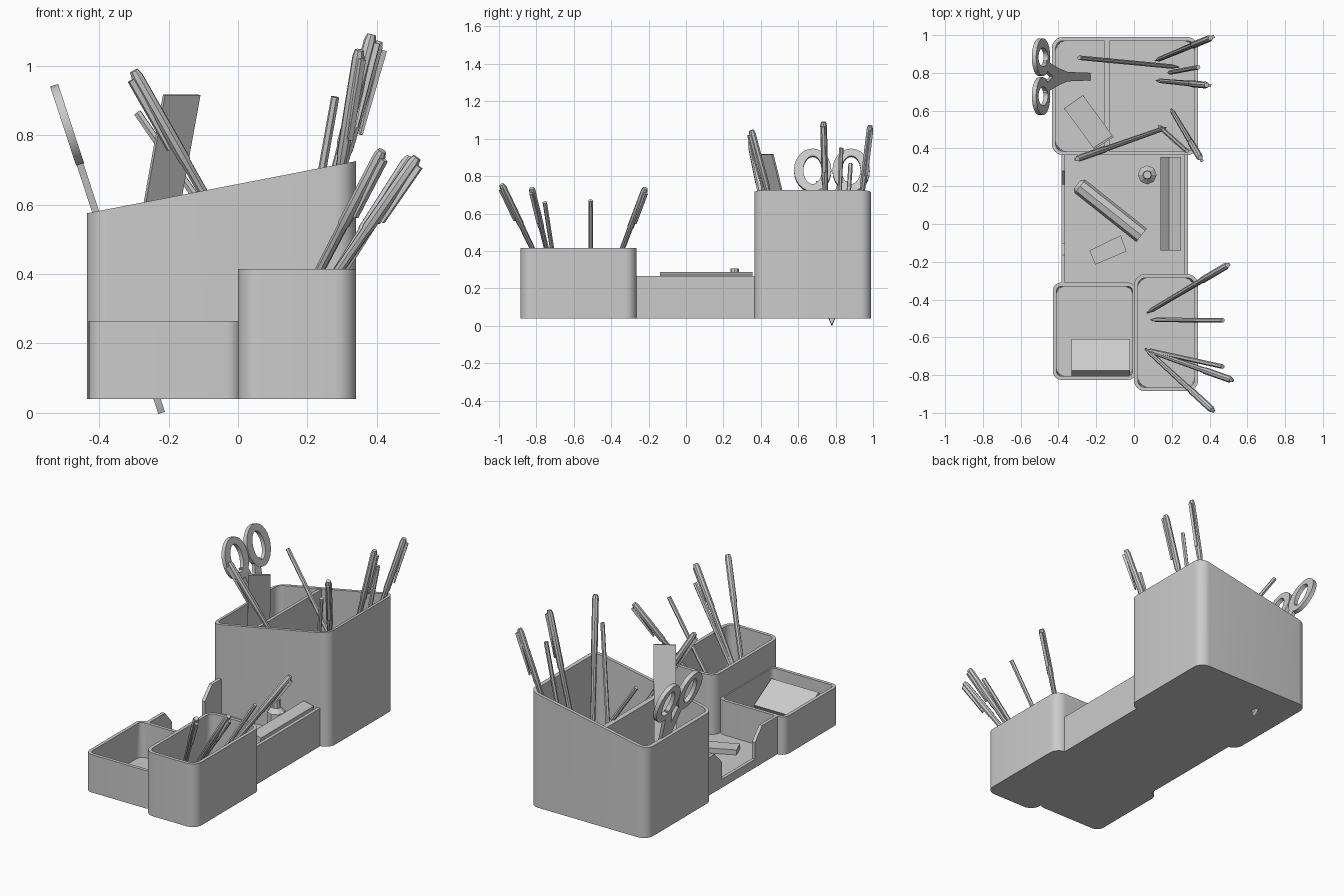
import bpy, bmesh, math
from mathutils import Vector, Matrix

if "Cube" in bpy.data.objects:
    bpy.data.objects.remove(bpy.data.objects["Cube"])


def loft(name, loops, cap=True, cyclic=False):
    """Skin equal-sized vertex loops into one mesh."""
    bm = bmesh.new()
    rows = [[bm.verts.new(p) for p in loop] for loop in loops]
    n = len(rows[0])
    for r in range(len(rows) if cyclic else len(rows) - 1):
        a, b = rows[r], rows[(r + 1) % len(rows)]
        for i in range(n):
            j = (i + 1) % n
            bm.faces.new((a[i], a[j], b[j], b[i]))
    if cap and not cyclic:
        bm.faces.new(rows[0])
        bm.faces.new(rows[-1])
    bmesh.ops.recalc_face_normals(bm, faces=bm.faces)
    me = bpy.data.meshes.new(name)
    bm.to_mesh(me)
    bm.free()
    ob = bpy.data.objects.new(name, me)
    bpy.context.collection.objects.link(ob)
    bpy.context.view_layer.objects.active = ob
    bpy.ops.object.select_all(action='DESELECT')
    ob.select_set(True)
    bpy.ops.object.shade_smooth_by_angle(angle=math.radians(30))
    return ob


def prism(name, profile, offset):
    """Extrude a 3D polygon by an offset vector."""
    off = Vector(offset)
    return loft(name, [profile, [Vector(p) + off for p in profile]])


def box(name, x0, x1, y0, y1, z0, z1):
    return prism(name, [(x0, y0, z0), (x1, y0, z0), (x1, y1, z0), (x0, y1, z0)], (0, 0, z1 - z0))


def rounded(x0, x1, y0, y1, r, z):
    """Rounded rectangle loop; z is a function of x."""
    pts = []
    for k, (cx, cy) in enumerate([(x1 - r, y1 - r), (x0 + r, y1 - r), (x0 + r, y0 + r), (x1 - r, y0 + r)]):
        for s in range(9):
            a = math.pi / 2 * (k + s / 8)
            x = cx + r * math.cos(a)
            pts.append((x, cy + r * math.sin(a), z(x)))
    return pts


def pot(name, x0, x1, y0, y1, top, r=0.06, t=0.02):
    inner = (x0 + t, x1 - t, y0 + t, y1 - t)
    return loft(name, [rounded(x0, x1, y0, y1, r, lambda x: 0.04),
                       rounded(x0, x1, y0, y1, r, top),
                       rounded(*inner, r - t, top),
                       rounded(*inner, r, lambda x: 0.06)])


def rod(name, a, b, rings, sides=8):
    """Turned bar from a to b; rings are (distance fraction, radius)."""
    a, b = Vector(a), Vector(b)
    q = (b - a).to_track_quat('Z', 'Y')
    loops = []
    for f, r in rings:
        c = a.lerp(b, f)
        loops.append([c + q @ Vector((r * math.cos(2 * math.pi * i / sides),
                                      r * math.sin(2 * math.pi * i / sides), 0)) for i in range(sides)])
    return loft(name, loops)


def pencil(name, a, b):
    rod(name, a, b, [(0, .002), (.07, .012), (1, .012)], 6)


def pen(name, a, b):
    rod(name, a, b, [(0, .003), (.06, .012), (.68, .015), (.69, .018), (.98, .018), (1, .013)])
    # pocket clip beside the cap
    a, b = Vector(a), Vector(b)
    d = (b - a).normalized()
    side = d.cross(Vector((0, 0, 1))).normalized()
    out = d.cross(side).normalized()
    if out.z > 0:
        out = -out
    p = a.lerp(b, .74) + out * .023
    q = a.lerp(b, .98) + out * .012
    w = side * .008
    prism(name + "_clip", [p, p + out * .007, q + out * .018, q], w * 2).location = -w


# containers
slope = lambda x: 0.575 + (x + 0.435) * 0.1935
pot("tall_pot", -0.435, 0.34, 0.365, 0.99, slope)
prism("pot_divider", [(-.155, .38, .05), (-.13, .38, .05), (-.13, .38, slope(-.13) - .005),
                      (-.155, .38, slope(-.155) - .005)], (0, .595, 0))
pot("pen_pot", 0.0, 0.34, -0.885, -0.265, lambda x: 0.415)
pot("note_tray", -0.43, 0.012, -0.825, -0.31, lambda x: 0.265, r=0.045)

# middle tray with a notched left wall
box("middle_floor", -.385, .285, -.325, .375, .04, .06)
box("middle_right_wall", .265, .285, -.275, .375, .04, .265)
notch = [(-.32, .04), (.375, .04), (.375, .265), (.28, .265), (.21, .19), (.21, .09),
         (-.1, .09), (-.1, .19), (-.165, .265), (-.32, .265)]
prism("middle_left_wall", [(-.385, y, z) for y, z in notch], (.02, 0, 0))

# pens and pencils: bottom point, top point
pens = [((.115, .865, .07), (.405, .985, 1.07)), ((.12, .76, .08), (.385, .735, 1.09)),
        ((.195, .61, .08), (.35, .35, 1.045)), ((.17, .51, .16), (-.3, .345, .985)),
        ((.07, -.47, .07), (.495, -.218, .735)), ((.06, -.665, .08), (.515, -.825, .735)),
        ((.06, -.66, .075), (.415, -.985, .755))]
pencils = [((.18, .8, .07), (.34, .83, .95)), ((.13, .52, .07), (.28, .385, .91)),
           ((.24, .83, .1), (-.29, .88, .865)), ((.09, -.507, .07), (.47, -.51, .67)),
           ((.06, -.665, .08), (.47, -.755, .66))]
for i, (a, b) in enumerate(pens):
    pen(f"pen_{i}", a, b)
for i, (a, b) in enumerate(pencils):
    pencil(f"pencil_{i}", a, b)

# ruler leaning in the left compartment
prism("ruler", [(-.365, .605, .05), (-.265, .675, .05), (-.108, .46, .915), (-.21, .395, .915)],
      (-.006, .008, .002))

# scissors, drawn in a tilted plane (u across, s along from the tip)
axis = Vector((-.31, 0, .945)).normalized()
normal = Vector((axis.z, 0, -axis.x))
tip = Vector((-.22, .78, 0))
def plane(u, s, h=0):
    return tip + Vector((0, u, 0)) + axis * s + normal * h

half = [(.02, .05), (.025, .45), (.045, .6), (.085, .81)]
blade = [(0, 0)] + half + [(.035, .81), (0, .7), (-.035, .81)] + [(-u, s) for u, s in half[::-1]]
prism("scissor_blades", [plane(u, s, -.01) for u, s in blade], normal * .02)
for side in (-1, 1):
    loops = []
    for ru, rs, h in [(.1, .12, -.012), (.1, .12, .012), (.05, .08, .012), (.05, .08, -.012)]:
        loops.append([plane(side * .103 + ru * math.cos(t * math.pi / 12),
                            .873 + rs * math.sin(t * math.pi / 12), h) for t in range(24)])
    loft(f"scissor_handle_{side}", loops, cyclic=True)

# loose items in the middle tray
rod("glue_bottle", (.07, .26, .06), (.07, .26, .305),
    [(0, .05), (.7, .05), (.8, .024), (1, .022)], 8)
prism("long_box", [(.14, -.14, .09), (.185, -.14, .287), (.25, -.14, .272), (.205, -.14, .075)],
      (0, .495, 0))
prism("eraser", [(-.235, -.14, .06), (-.07, -.06, .06), (-.04, -.145, .06), (-.205, -.215, .06)],
      (0, 0, .03))
rod("marker", (-.3, .21, .105), (.04, -.06, .105), [(0, .03), (.04, .045), (1, .045)], 8)

# note block leaning on the front wall
prism("note_block", [(-.33, -.645, .06), (-.33, -.61, .12), (-.33, -.775, .215), (-.33, -.81, .155)],
      (.31, 0, 0))
